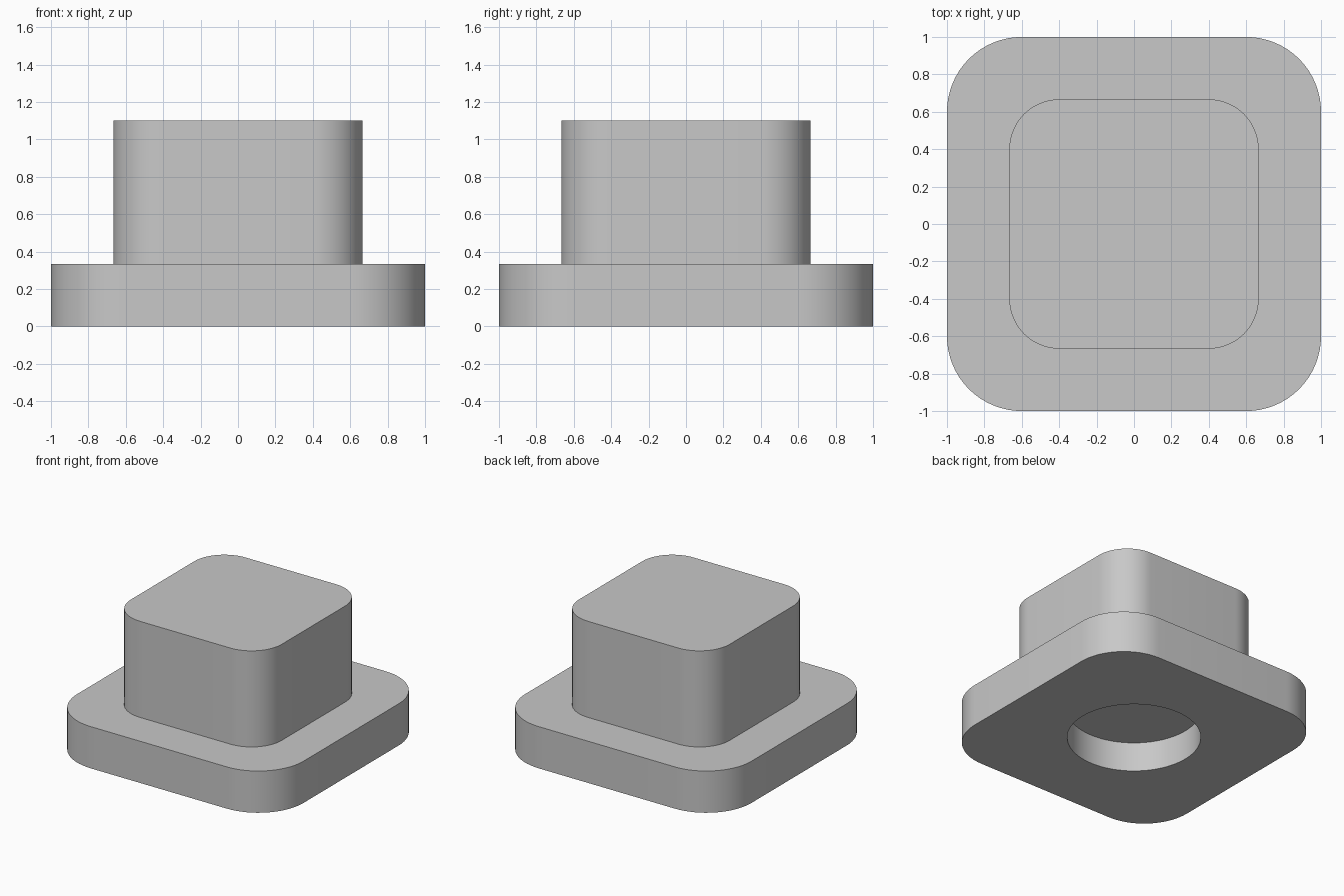
import bpy
import bmesh
from math import radians

BASE_HEIGHT = 0.333
TOTAL_HEIGHT = 1.1
HOLE_RADIUS = 0.483
HOLE_DEPTH = 0.234

if "Cube" in bpy.data.objects:
    bpy.data.objects.remove(bpy.data.objects["Cube"], do_unlink=True)

grey = bpy.data.materials.new("plain grey")
grey.use_nodes = True
colour = (0.58, 0.58, 0.58, 1.0)
grey.diffuse_color = colour
grey.node_tree.nodes["Principled BSDF"].inputs["Base Color"].default_value = colour


def activate(obj):
    bpy.ops.object.select_all(action="DESELECT")
    obj.select_set(True)
    bpy.context.view_layer.objects.active = obj


def rounded_block(name, width, radius, bottom, top):
    """Square block whose four upright edges are rounded."""
    bm = bmesh.new()
    bmesh.ops.create_cube(bm, size=1)
    for v in bm.verts:
        v.co.x *= width
        v.co.y *= width
        v.co.z = top if v.co.z > 0 else bottom
    upright = [e for e in bm.edges
               if abs(e.verts[0].co.z - e.verts[1].co.z) > 0.01]
    bmesh.ops.bevel(bm, geom=upright, offset=radius, segments=16,
                    profile=0.5, affect="EDGES")
    mesh = bpy.data.meshes.new(name)
    bm.to_mesh(mesh)
    bm.free()
    obj = bpy.data.objects.new(name, mesh)
    mesh.materials.append(grey)
    bpy.context.collection.objects.link(obj)
    return obj


# Wide flange and the tall block standing on it
flange = rounded_block("base_flange", 2.0, 0.4, 0.0, BASE_HEIGHT)
block = rounded_block("upper_block", 1.333, 0.267, BASE_HEIGHT, TOTAL_HEIGHT)

# Blind round hole in the underside
bpy.ops.mesh.primitive_cylinder_add(vertices=96, radius=HOLE_RADIUS,
                                    depth=2 * HOLE_DEPTH, location=(0, 0, 0))
cutter = bpy.context.object
cutter.name = "hole_cutter"
cutter.hide_render = True
cutter.data.materials.append(grey)
cut = flange.modifiers.new("hole", "BOOLEAN")
cut.operation = "DIFFERENCE"
cut.solver = "EXACT"
cut.object = cutter
activate(flange)
bpy.ops.object.modifier_apply(modifier=cut.name)
bpy.data.objects.remove(cutter, do_unlink=True)

# Smooth rounded walls, crisp rims
for part in (flange, block):
    activate(part)
    bpy.ops.object.shade_smooth_by_angle(angle=radians(30))
